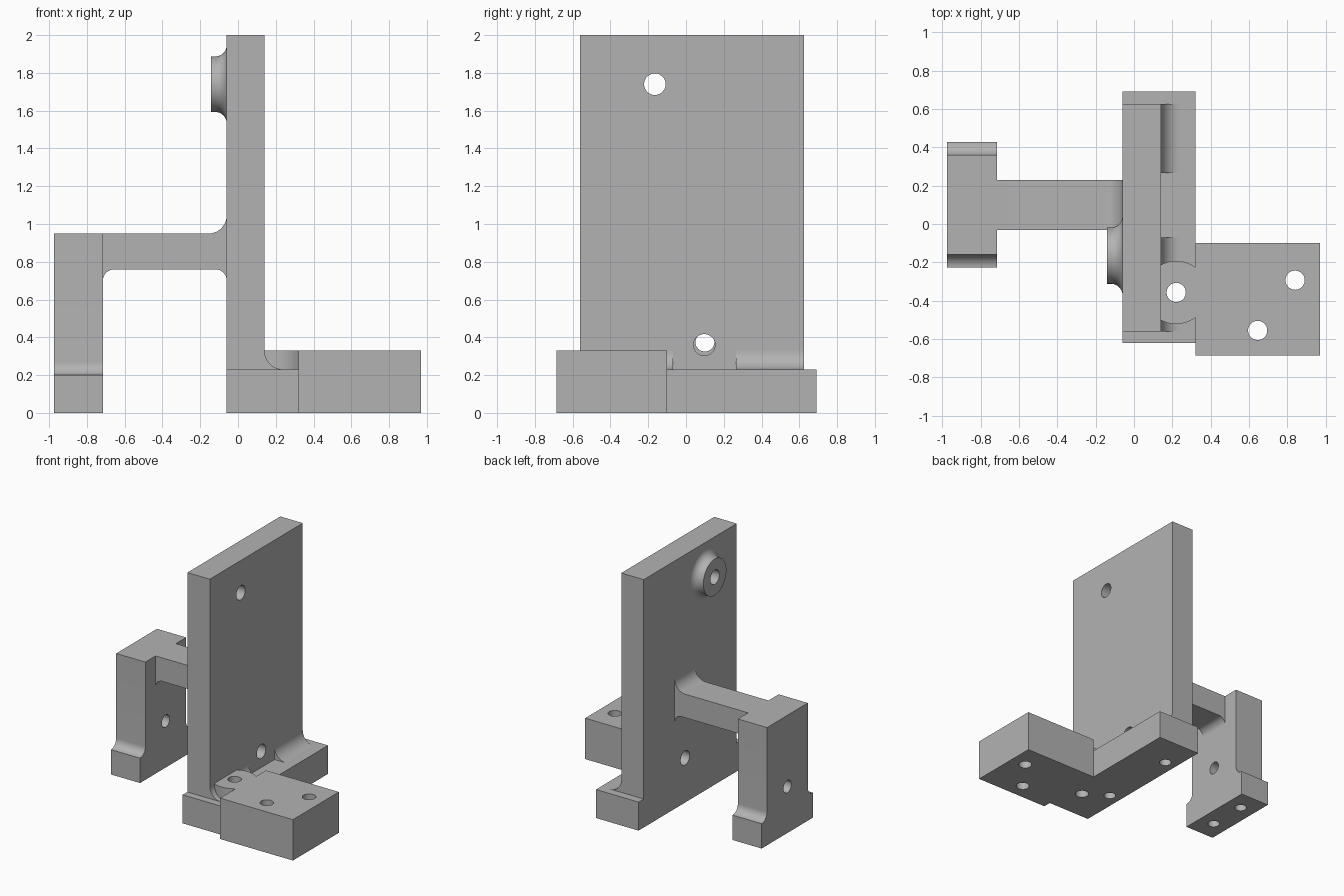
import bpy, bmesh
from math import sin, cos, pi, acos, radians
from mathutils import Vector

cube = bpy.data.objects.get("Cube")
if cube:
    bpy.data.objects.remove(cube, do_unlink=True)

grey = bpy.data.materials.new("plain grey")
grey.use_nodes = True
COLOUR = (0.45, 0.45, 0.45, 1)
grey.diffuse_color = COLOUR
grey.node_tree.nodes["Principled BSDF"].inputs["Base Color"].default_value = COLOUR


def finish(name, bm):
    bmesh.ops.recalc_face_normals(bm, faces=bm.faces)
    mesh = bpy.data.meshes.new(name)
    bm.to_mesh(mesh)
    bm.free()
    mesh.materials.append(grey)
    obj = bpy.data.objects.new(name, mesh)
    bpy.context.collection.objects.link(obj)
    return obj


def prism(name, outline, axis, lo, hi):
    """Extrude a 2D outline along an axis; the outline uses the other two axes in order."""
    bm = bmesh.new()
    verts = []
    for p in outline:
        co = list(p)
        co.insert("xyz".index(axis), lo)
        verts.append(bm.verts.new(co))
    face = bm.faces.new(verts)
    side = bmesh.ops.extrude_face_region(bm, geom=[face])["geom"]
    shift = Vector([hi - lo if a == axis else 0 for a in "xyz"])
    bmesh.ops.translate(bm, vec=shift, verts=[v for v in side if isinstance(v, bmesh.types.BMVert)])
    return finish(name, bm)


def box(name, x, y, z):
    return prism(name, [(x[0], y[0]), (x[1], y[0]), (x[1], y[1]), (x[0], y[1])], "z", *z)


def arc(cx, cy, r, start, end, steps=12):
    """Points on an arc, angles in radians."""
    angles = [start + (end - start) * i / steps for i in range(steps + 1)]
    return [(cx + r * cos(a), cy + r * sin(a)) for a in angles]


def drill(targets, centre, axis, depth, r=0.05):
    """Cut one round hole, centred on a point, through the target parts."""
    turn = (0, pi / 2, 0) if axis == "x" else (0, 0, 0)
    bpy.ops.mesh.primitive_cylinder_add(vertices=48, radius=r, depth=depth, location=centre, rotation=turn)
    cutter = bpy.context.object
    cutter.hide_render = True
    cutter.data.materials.append(grey)
    for obj in targets:
        mod = obj.modifiers.new("hole", "BOOLEAN")
        mod.operation, mod.solver, mod.object = "DIFFERENCE", "EXACT", cutter
        bpy.context.view_layer.objects.active = obj
        bpy.ops.object.modifier_apply(modifier=mod.name)
    bpy.data.objects.remove(cutter, do_unlink=True)


BACK, FRONT, EDGE = -0.06, 0.14, 0.32     # plate faces and base edge along x
BASE_TOP, BLOCK_TOP = 0.23, 0.33

# Upright plate, its base and the offset mounting block
plate = box("upright_plate", (BACK, FRONT), (-0.56, 0.625), (BASE_TOP, 2))
base = box("base_rail", (BACK, EDGE), (-0.62, 0.69), (0, BASE_TOP))
block = box("mounting_block", (EDGE, 0.97), (-0.685, -0.1), (0, BLOCK_TOP))

# Round ear that ties the block to the plate
ex, ey, er = 0.22, -0.357, 0.165
a0, a1 = acos((EDGE - ex) / er), acos((FRONT - ex) / er)
ear = prism("round_ear", arc(ex, ey, er, a0, a1) + arc(ex, ey, er, -a1, -a0), "z", BASE_TOP, BLOCK_TOP)

# Concave fillets along the foot of the plate, interrupted by the ear and the hole clearance
r = BLOCK_TOP - BASE_TOP
corner = [(FRONT, BASE_TOP)] + arc(FRONT + r, BLOCK_TOP, r, -pi / 2, -pi)
for name, lo, hi in (("front", -0.56, ey - 0.14), ("middle", ey + 0.14, -0.07), ("rear", 0.265, 0.625)):
    prism(name + "_plate_fillet", corner, "y", lo, hi)

# Arm with filleted ends
PX, TOP, UNDER, f, g = -0.715, 0.95, 0.76, 0.06, 0.095
arm_outline = ([(PX, TOP)] + arc(BACK - g, TOP + g, g, -pi / 2, 0)
               + arc(BACK - f, UNDER - f, f, 0, pi / 2)
               + arc(PX + f, UNDER - f, f, pi / 2, pi))
prism("arm", arm_outline, "y", -0.03, 0.23)

# Post with a wider foot
mid, half, wide, foot = 0.1, 0.26, 0.328, 0.2
s = wide - half
right_side = [(wide, 0)] + arc(wide, foot + s, s, -pi / 2, -pi) + [(half, TOP)]
post_outline = [(mid + y, z) for y, z in right_side] + [(mid - y, z) for y, z in reversed(right_side)]
post = prism("post", post_outline, "x", -0.975, PX)

# Flared boss on the back of the plate
by, bz, hole, rim, flare = -0.165, 1.74, 0.057, 0.147, 0.06
section = [(BACK, hole), (-0.142, hole), (-0.142, rim)] + arc(BACK - flare, rim + flare, flare, -pi / 2, 0)
bm = bmesh.new()
ring = [bm.verts.new((x, by + d, bz)) for x, d in section]
edges = [bm.edges.new((ring[i - 1], ring[i])) for i in range(len(ring))]
bmesh.ops.spin(bm, geom=ring + edges, cent=(0, by, bz), axis=(1, 0, 0), angle=2 * pi, steps=64)
bmesh.ops.remove_doubles(bm, verts=bm.verts, dist=0.0005)
finish("plate_boss", bm)

# Holes across the plate and post
drill([plate], (0.04, by, bz), "x", 0.4, hole)
drill([plate], (0.04, 0.097, 0.36), "x", 0.4, hole)
drill([post], (-0.845, mid, 0.375), "x", 0.5)

# Upright through holes in the block and ear
drill([block], (0.645, -0.555, 0.2), "z", 1)
drill([block], (0.84, -0.293, 0.2), "z", 1)
drill([base, ear], (ex, ey, 0.2), "z", 1)

# Blind holes from below
for y in (-0.24, 0.42):
    drill([base, plate], (0.04, y, 0), "z", 0.6, 0.045)
for y in (mid - 0.16, mid + 0.16):
    drill([post], (-0.845, y, 0), "z", 0.5, 0.045)

# Smooth the rounded surfaces and keep the edges crisp
bpy.ops.object.select_all(action="DESELECT")
for obj in bpy.context.scene.objects:
    if obj.type == "MESH":
        obj.select_set(True)
        bpy.context.view_layer.objects.active = obj
bpy.ops.object.shade_smooth_by_angle(angle=radians(30))
